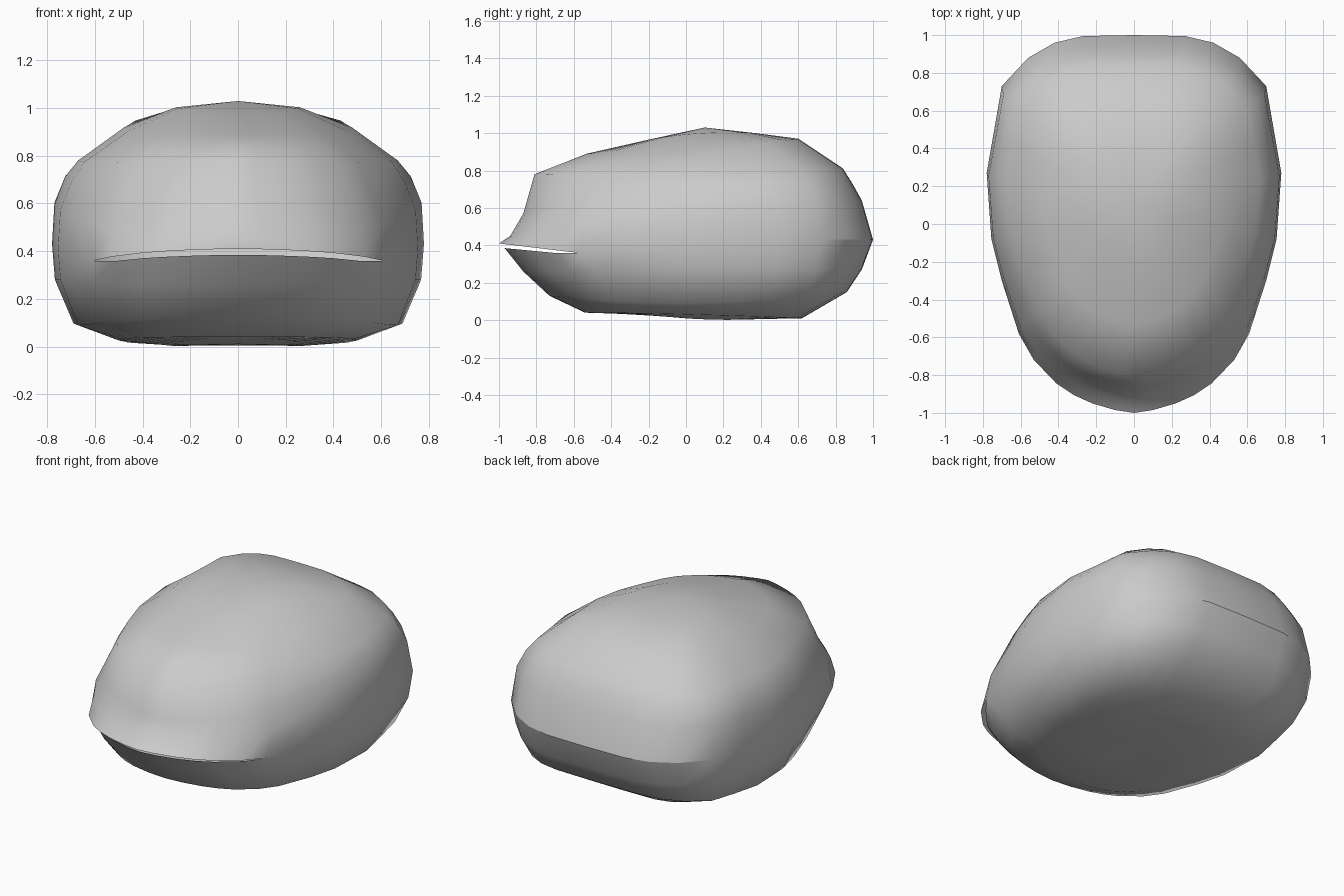
import bpy, bmesh

if "Cube" in bpy.data.objects:
    bpy.data.objects.remove(bpy.data.objects["Cube"])

# Plan outline, right half, front to back
half = [(0, -1), (.1, -.985), (.22, -.95), (.32, -.905), (.41, -.845), (.53, -.72), (.61, -.58),
        (.7, -.3), (.755, -.08), (.78, .27), (.74, .5), (.70, .73), (.56, .88), (.42, .96),
        (.27, .995), (0, 1)]
outline = half + [(-x, y) for x, y in half[-2:0:-1]]
N = len(outline)

# Rings from the rim outwards: front y, z; half width, side z; back y, z;
# last two values: squareness of the front and back plan (below 1 is squarer)
upper = [(-.94, .45, .77, .58, .94, .64, 1, 1), (-.87, .57, .725, .695, .89, .73, 1.05, 1),
         (-.81, .78, .67, .775, .84, .81, 1.15, 1), (-.53, .89, .48, .905, .60, .97, 1.1, 1),
         (-.2, .965, .26, 1.0, .37, 1.0, 1, 1)]
lower = [(-.87, .26, .768, .28, .94, .27, .95, .95), (-.73, .13, .69, .09, .86, .15, .85, .8),
         (-.54, .04, .50, .03, .62, .01, .8, .8), (-.2, .03, .27, .005, .36, .005, 1, 1)]


def ring(bm, r):
    yf, zf, hw, zs, yb, zb, pf, pb = r
    out = []
    for x, u in outline:
        z = zs * (1 - u * u) + zf * u * (u - 1) / 2 + zb * u * (u + 1) / 2
        k = (abs(x) / .78) ** (pf if u < .2 else pb)
        out.append(bm.verts.new((k * hw * (1 if x > 0 else -1),
                                 yf + (u + 1) / 2 * (yb - yf), z)))
    return out


def bridge(bm, a, b, flip):
    for i in range(N):
        j = (i + 1) % N
        f = (a[i], a[j], b[j], b[i])
        bm.faces.new(f[::-1] if flip else f)


def cap(bm, r, co, flip):
    c = bm.verts.new(co)
    for i in range(N):
        f = (r[i], r[(i + 1) % N], c)
        bm.faces.new(f[::-1] if flip else f)


bm = bmesh.new()

# Rim: one shared loop, split into two lips in front of the mouth corners
top_rim, low_rim = [], []
for x, y in outline:
    t = (y + .58) / -.42
    if t > .01:
        top_rim.append(bm.verts.new((x, y, .36 + .05 * t)))
        low_rim.append(bm.verts.new((x * .98, y + .03, .345 + .04 * t)))
    else:
        z = .36 + .07 * min(1, (y + .58) / .7)
        v = bm.verts.new((x, y, z))
        top_rim.append(v)
        low_rim.append(v)

# Upper and lower shells
for rim, rings, peak, flip in ((top_rim, upper, (0, .1, 1.03), False),
                               (low_rim, lower, (0, .1, .01), True)):
    prev = rim
    for r in rings:
        cur = ring(bm, r)
        bridge(bm, prev, cur, flip)
        prev = cur
    cap(bm, prev, peak, flip)

for f in bm.faces:
    f.smooth = True

# Crease across the back of the rim
for i in range(N):
    a, b = top_rim[i], top_rim[(i + 1) % N]
    e = bm.edges.get((a, b))
    if e and min(a.co.y, b.co.y) > .7:
        e.smooth = False

me = bpy.data.meshes.new("head_shell")
bm.to_mesh(me)
bm.free()
ob = bpy.data.objects.new("head_shell", me)
bpy.context.collection.objects.link(ob)
